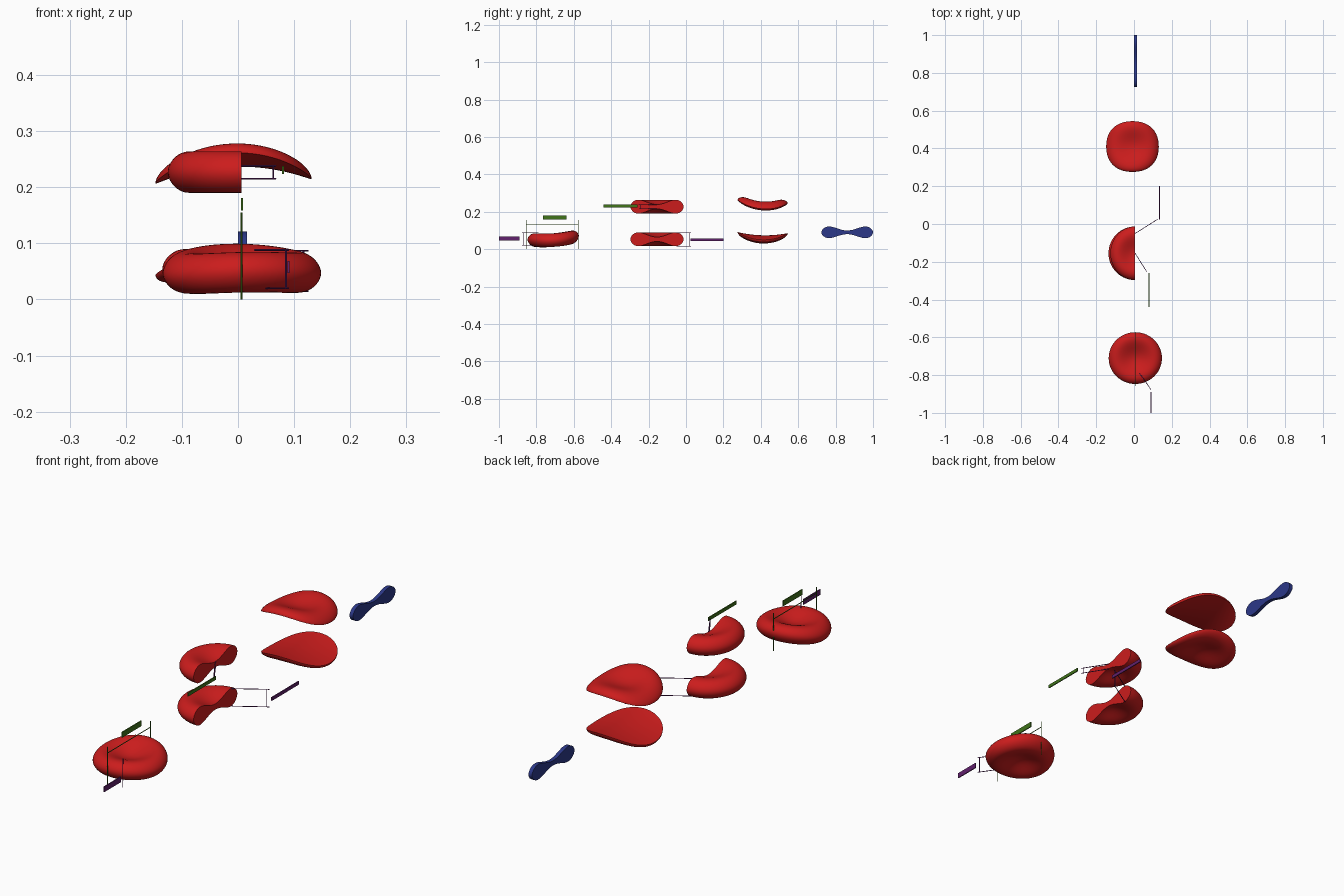
import bpy, bmesh, math
from mathutils import Vector

if "Cube" in bpy.data.objects:
    bpy.data.objects.remove(bpy.data.objects["Cube"])


def material(name, rgb):
    m = bpy.data.materials.new(name)
    m.diffuse_color = (*rgb, 1)
    m.use_nodes = True
    m.node_tree.nodes["Principled BSDF"].inputs["Base Color"].default_value = m.diffuse_color
    return m


RED = material("red", (0.6, 0.012, 0.012))
BLUE = material("blue", (0.025, 0.04, 0.25))
GREEN = material("green", (0.05, 0.17, 0.01))
PURPLE = material("purple", (0.12, 0.015, 0.15))


def finish(bm, name, mat, smooth=True):
    bmesh.ops.recalc_face_normals(bm, faces=bm.faces)
    me = bpy.data.meshes.new(name)
    bm.to_mesh(me)
    bm.free()
    ob = bpy.data.objects.new(name, me)
    bpy.context.collection.objects.link(ob)
    me.materials.append(mat)
    if smooth:
        bpy.ops.object.select_all(action='DESELECT')
        ob.select_set(True)
        bpy.context.view_layer.objects.active = ob
        bpy.ops.object.shade_smooth_by_angle(angle=math.radians(40))
    return ob


def half_height(t):
    """Biconcave profile, 1 at its thickest; t = 0 centre, pi/2 rim."""
    r = math.sin(t)
    return math.cos(t) * (0.207 + 2.003 * r**2 - 1.123 * r**4) / 0.656


def cell(name, centre, rx, ry, up, down, bend=lambda u, v: 0, square=0, cut=False):
    """Biconcave disc; up and down are the thicknesses each side of the middle surface."""
    bm = bmesh.new()
    n, k = 72, 18
    cx, cy, cz = centre

    def point(t, a, h):
        s = math.sin(t) * (1 - square * math.cos(4 * a) * math.sin(t)**2)
        u, v = s * math.cos(a), s * math.sin(a)
        return bm.verts.new((cx + rx * u, cy + ry * v, cz + bend(u, v) + h * half_height(t)))

    rim = [point(math.pi / 2, 2 * math.pi * i / n, 0) for i in range(n)]
    for h in (up, -down):
        outer = rim
        for j in range(k - 1, 0, -1):
            t = math.pi / 2 * j / k
            inner = [point(t, 2 * math.pi * i / n, h) for i in range(n)]
            for i in range(n):
                m = (i + 1) % n
                bm.faces.new((outer[i], outer[m], inner[m], inner[i]))
            outer = inner
        tip = point(0, 0, h)
        for i in range(n):
            bm.faces.new((outer[i], outer[(i + 1) % n], tip))
    if cut:
        r = bmesh.ops.bisect_plane(bm, geom=bm.verts[:] + bm.edges[:] + bm.faces[:], dist=1e-6,
                                   plane_co=(cx, 0, 0), plane_no=(1, 0, 0), clear_outer=True)
        edges = [e for e in bm.edges if e.is_boundary]
        bmesh.ops.holes_fill(bm, edges=edges, sides=0)
    return finish(bm, name, RED)


# whole cell, gently bent
cell("whole_cell", (0.007, -0.71, 0.05), 0.141, 0.137, 0.036, 0.036,
     lambda u, v: 0.010 * v + 0.011 * v * v - 0.003 * u * u - 0.004 * u * v)

# two cells cut down the middle
cell("lower_cut_cell", (0.006, -0.155, 0.053), 0.141, 0.142, 0.037, 0.037, cut=True)
cell("upper_cut_cell", (0.006, -0.155, 0.227), 0.131, 0.142, 0.037, 0.037, cut=True)

# cell split flat into two saddle-shaped shells
cell("upper_shell", (-0.008, 0.41, 0.238), 0.142, 0.137, 0.025, 0,
     lambda u, v: 0.015 * v * v - 0.028 * u * u - 0.009 * v + 0.004 * u, 0.02)
cell("lower_shell", (-0.008, 0.41, 0.074), 0.142, 0.137, 0, 0.025,
     lambda u, v: 0.015 * v * v - 0.028 * u * u - 0.003 * v + 0.003 * u, 0.02)

# flat cross-section plate
bm = bmesh.new()
ts = [math.pi * i / 40 - math.pi / 2 for i in range(41)]
outline = [(math.sin(t), half_height(t)) for t in ts]
outline += [(-y, -z) for y, z in outline[1:-1]]
plate = bm.faces.new([bm.verts.new((0, 0.862 + 0.138 * y, 0.09 + 0.031 * z)) for y, z in outline])
ext = bmesh.ops.extrude_face_region(bm, geom=[plate])
moved = [v for v in ext["geom"] if isinstance(v, bmesh.types.BMVert)]
bmesh.ops.translate(bm, verts=moved, vec=(0.016, 0, 0))
finish(bm, "section_plate", BLUE)


def lines(name, segments, mat, radius=0.0016):
    bm = bmesh.new()
    for a, b in segments:
        a, b = Vector(a), Vector(b)
        d = b - a
        mtx = d.to_track_quat('Z', 'Y').to_matrix().to_4x4()
        mtx.translation = (a + b) / 2
        bmesh.ops.create_cone(bm, cap_ends=True, segments=8, radius1=radius, radius2=radius,
                              depth=d.length, matrix=mtx)
    finish(bm, name, mat)


def bracket(name, start, end, low, high):
    """Two level leader lines joined by an upright measuring line."""
    s, e = Vector(start), Vector(end)
    m = s.lerp(e, 0.93)
    segs = [((*s, z), (*e, z)) for z in (low, high)]
    lines(name, segs + [((*m, low), (*m, high))], PURPLE)


# width lines over the whole cell
lines("width_lines", [((0.006, y, 0), (0.006, y, 0.155)) for y in (-0.855, -0.577)]
      + [((0.006, -0.855, 0.13), (0.006, -0.577, 0.13))], GREEN)

# thickness brackets
bracket("whole_cell_bracket", (0.03, -0.79), (0.09, -0.877), 0.02, 0.088)
bracket("rim_bracket", (0.006, -0.05), (0.125, 0.025), 0.015, 0.087)
bracket("centre_bracket", (0.006, -0.155), (0.067, -0.252), 0.215, 0.238)


# blank strips where the labels sit
def strip(name, x, y0, y1, z, height, mat):
    bm = bmesh.new()
    bmesh.ops.create_cube(bm, size=1)
    bmesh.ops.scale(bm, verts=bm.verts, vec=(0.004, y1 - y0, height))
    bmesh.ops.translate(bm, verts=bm.verts, vec=(x, (y0 + y1) / 2, z))
    finish(bm, name, mat, False)


strip("width_label_strip", 0.007, -0.765, -0.64, 0.17, 0.022, GREEN)
strip("height_label_strip", 0.09, -1.0, -0.89, 0.058, 0.022, PURPLE)
strip("centre_label_strip", 0.08, -0.44, -0.26, 0.231, 0.014, GREEN)
strip("rim_label_strip", 0.135, 0.025, 0.2, 0.05, 0.014, PURPLE)
